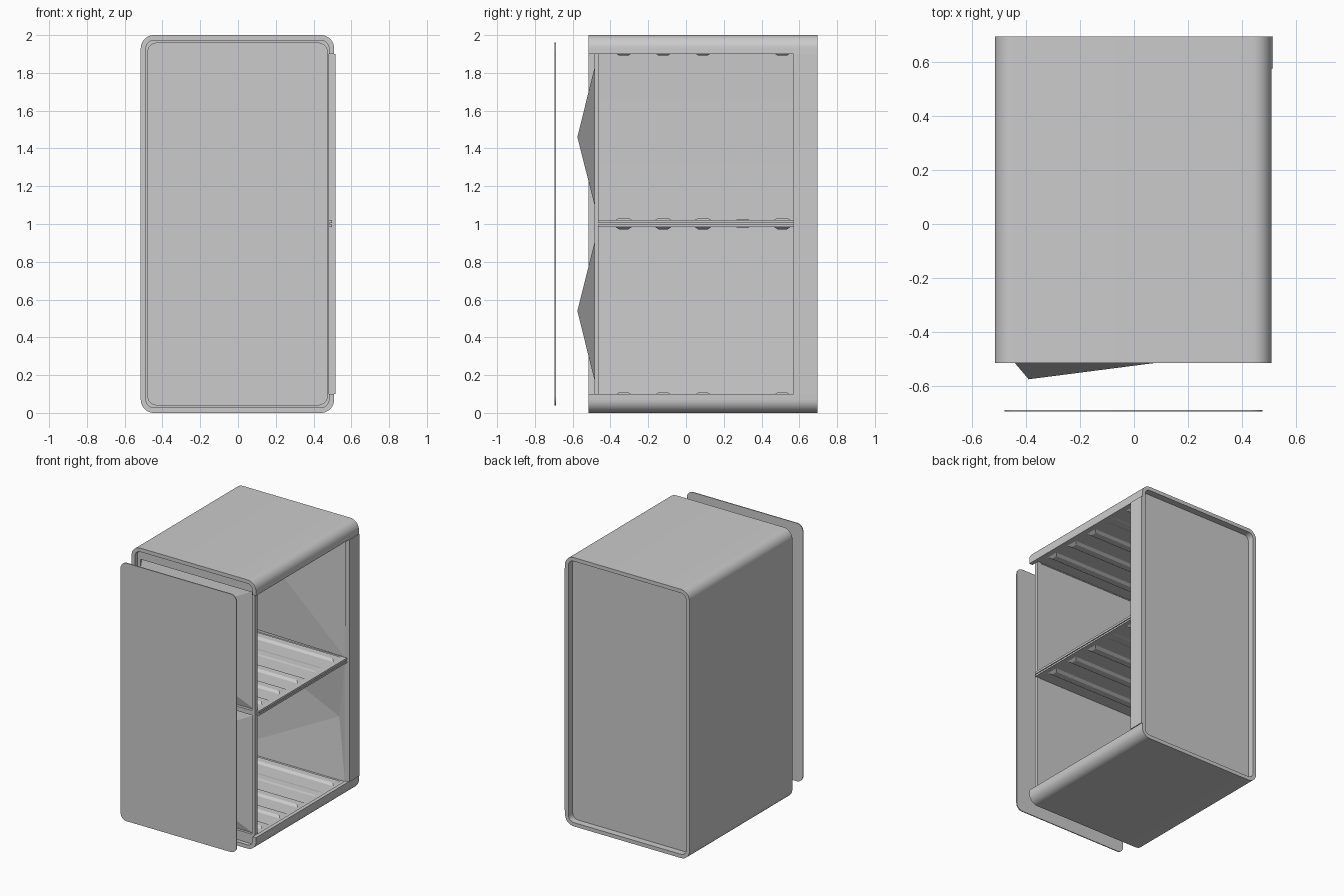
import bpy, bmesh, math

if "Cube" in bpy.data.objects:
    bpy.data.objects.remove(bpy.data.objects["Cube"])

grey = bpy.data.materials.new("light grey")
grey.diffuse_color = (0.6, 0.6, 0.6, 1)
grey.use_nodes = True
grey.node_tree.nodes["Principled BSDF"].inputs["Base Color"].default_value = grey.diffuse_color

X0, X1, R, T = -0.515, 0.509, 0.07, 0.028   # shell sides, corner radius, wall


def finish(name, bm, smooth=False):
    bmesh.ops.recalc_face_normals(bm, faces=bm.faces)
    me = bpy.data.meshes.new(name)
    bm.to_mesh(me)
    bm.free()
    me.materials.append(grey)
    ob = bpy.data.objects.new(name, me)
    bpy.context.collection.objects.link(ob)
    if smooth:
        bpy.ops.object.select_all(action='DESELECT')
        ob.select_set(True)
        bpy.context.view_layer.objects.active = ob
        bpy.ops.object.shade_smooth_by_angle(angle=math.radians(30))
    return ob


def corners(x0, x1, z0, z1, r, rad):
    """Rounded rectangle path, clockwise from the right side's lower end."""
    centres = [(x1 - r, z0 + r, 0), (x0 + r, z0 + r, -90),
               (x0 + r, z1 - r, -180), (x1 - r, z1 - r, -270)]
    pts = []
    for cx, cz, start in centres:
        for i in range(11):
            a = math.radians(start - 9 * i)
            pts.append((cx + rad * math.cos(a), cz + rad * math.sin(a)))
    return pts


def prism(bm, pts, y0, y1):
    """Solid from an x-z outline."""
    a = [bm.verts.new((x, y0, z)) for x, z in pts]
    b = [bm.verts.new((x, y1, z)) for x, z in pts]
    bm.faces.new(a)
    bm.faces.new(b)
    for i in range(len(pts)):
        j = (i + 1) % len(pts)
        bm.faces.new((a[i], a[j], b[j], b[i]))


def ribbon(name, outer, inner, y0, y1, closed):
    """Wall of even thickness running along y."""
    bm = bmesh.new()
    rows = [[bm.verts.new((p[0], y, p[1])) for y, p in
             ((y0, o), (y1, o), (y1, i), (y0, i))] for o, i in zip(outer, inner)]
    n = len(rows)
    for k in range(n if closed else n - 1):
        p, q = rows[k], rows[(k + 1) % n]
        for e in range(4):
            f = (e + 1) % 4
            bm.faces.new((p[e], p[f], q[f], q[e]))
    if not closed:
        bm.faces.new(rows[0])
        bm.faces.new(rows[-1])
    finish(name, bm, True)


def box(name, x0, x1, y0, y1, z0, z1):
    bm = bmesh.new()
    prism(bm, [(x0, z0), (x1, z0), (x1, z1), (x0, z1)], y0, y1)
    return finish(name, bm)


# Outer shell: open on the right, closed ring at the back
outer = corners(X0, X1, 0, 2, R, R)
inner = corners(X0, X1, 0, 2, R, R - T)
ribbon("shell_open_wrap",
       [(X1, 0.1)] + outer + [(X1, 1.9)],
       [(X1 - T, 0.1)] + inner + [(X1 - T, 1.9)], -0.515, 0.57, False)
ribbon("shell_back_ring", outer, inner, 0.57, 0.695, True)
box("right_back_strip", 0.507, 0.515, 0.575, 0.695, 0.1, 1.9)

# Recessed back panel and detached front panel
bm = bmesh.new()
prism(bm, corners(X0 + .02, X1 - .02, .02, 1.98, .055, .055), 0.632, 0.645)
finish("back_panel", bm, True)
bm = bmesh.new()
prism(bm, corners(-0.48, 0.475, 0.04, 1.96, 0.05, 0.05), -0.695, -0.688)
finish("front_panel", bm, True)

# Folded back lining of each bay
bm = bmesh.new()
for z0, z1, apex in ((0.09, 0.985, True), (1.02, 1.91, False)):
    d = 0.57 if apex else 0.60
    c = [bm.verts.new(p) for p in ((-0.487, d, z0), (0.481, 0.57, z0),
                                   (0.481, d, z1), (-0.487, 0.57, z1))]
    if apex:
        tip = bm.verts.new((0.4, 0.62, 0.54))
        for i in range(4):
            bm.faces.new((c[i], c[(i + 1) % 4], tip))
    else:
        bm.faces.new((c[0], c[1], c[3]))
        bm.faces.new((c[1], c[2], c[3]))
finish("back_lining", bm)

# Front frame inside the shell
box("front_post_left", X0 + T, -0.465, -0.485, -0.46, 0.03, 1.97)
box("front_post_right", 0.455, X1 - T, -0.485, -0.46, 0.03, 1.97)
for n, z0, z1 in (("bottom", .028, .1), ("middle", .985, 1.02), ("top", 1.9, 1.972)):
    box("front_rail_" + n, -0.465, 0.455, -0.485, -0.46, z0, z1)

# Peaked front cover of each bay
for n, z0, z1, zp in (("lower", .09, .985, .54), ("upper", 1.02, 1.91, 1.46)):
    bm = bmesh.new()
    c = [bm.verts.new((x, -0.464, z)) for x, z in
         ((-0.485, z0), (0.47, z0), (0.47, z1), (-0.485, z1))]
    tip = bm.verts.new((-0.39, -0.575, zp))
    bm.faces.new(c)
    for i in range(4):
        bm.faces.new((c[i], c[(i + 1) % 4], tip))
    finish(n + "_front_cover", bm)

# Floor, ceiling and the double shelf
box("floor", X0 + T, X1 - T, -0.46, 0.57, 0.028, 0.095)
box("ceiling", X0 + T, X1 - T, -0.46, 0.57, 1.905, 1.972)
box("shelf_lower_plate", X0 + T, 0.498, -0.465, 0.57, 0.985, 0.998)
box("shelf_core", X0 + T, 0.485, -0.46, 0.57, 0.998, 1.004)
box("shelf_upper_plate", X0 + T, 0.498, -0.465, 0.57, 1.004, 1.02)

# Shallow ribs across each deck
for n, z, s in (("floor", .095, 1), ("shelf_under", .985, -1),
                ("shelf_top", 1.02, 1), ("ceiling", 1.905, -1)):
    bm = bmesh.new()
    for k in range(5):
        yc = -0.33 + 0.21 * k
        h = 0.004 if k == 3 else 0.013
        low = [bm.verts.new((x, yc + y, z)) for x, y in
               ((-.46, -.045), (.46, -.045), (.46, .045), (-.46, .045))]
        top = [bm.verts.new((x, yc + y, z + s * h)) for x, y in
               ((-.44, -.025), (.44, -.025), (.44, .025), (-.44, .025))]
        bm.faces.new(low)
        bm.faces.new(top)
        for i in range(4):
            j = (i + 1) % 4
            bm.faces.new((low[i], low[j], top[j], top[i]))
    finish(n + "_ribs", bm)
